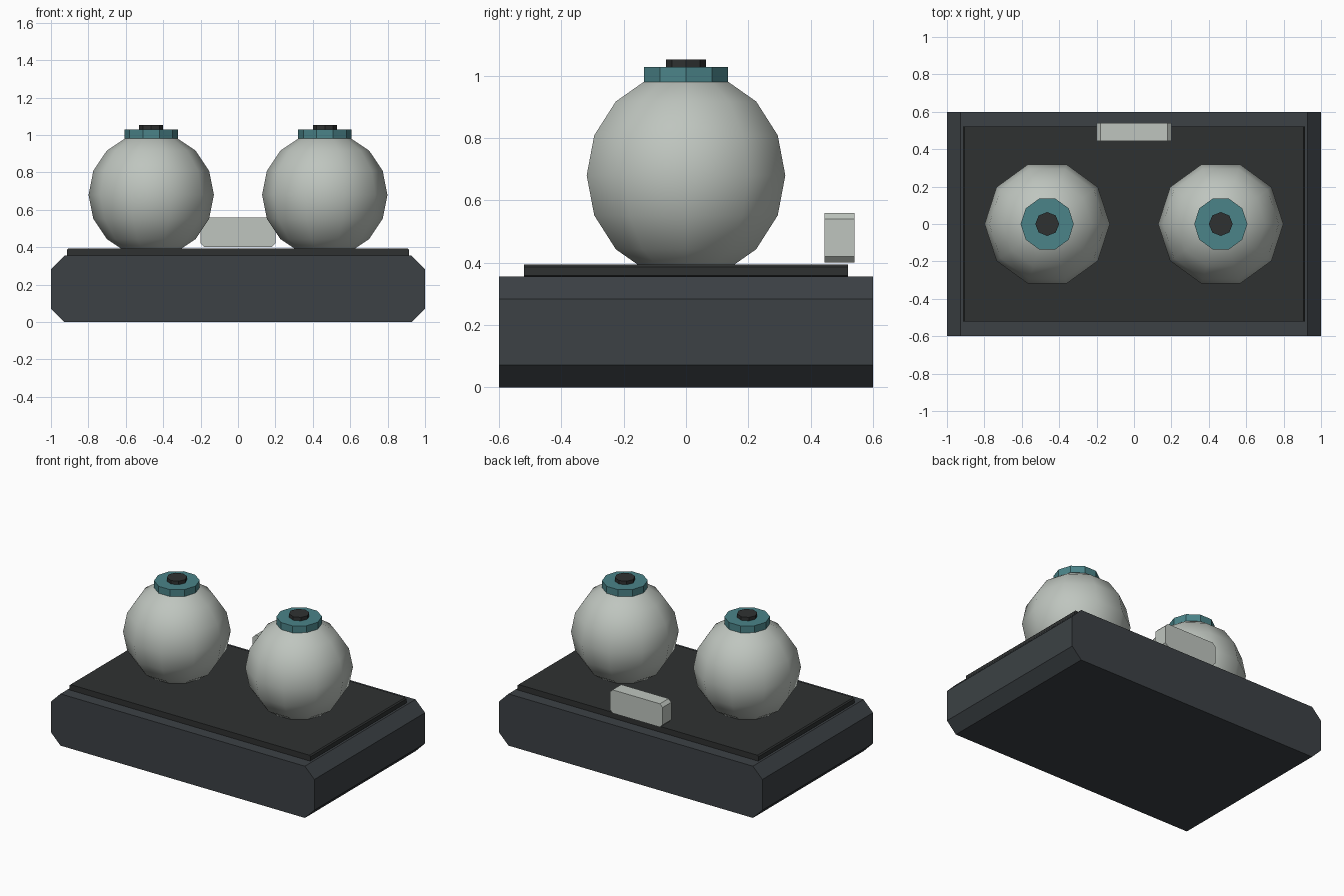
import bpy, bmesh
from math import sin, cos, pi, tau

if "Cube" in bpy.data.objects:
    bpy.data.objects.remove(bpy.data.objects["Cube"])


def material(name, r, g, b):
    m = bpy.data.materials.new(name)
    m.diffuse_color = (r, g, b, 1)
    m.use_nodes = True
    m.node_tree.nodes["Principled BSDF"].inputs["Base Color"].default_value = m.diffuse_color
    return m


DARK = material("dark_body", 0.045, 0.053, 0.059)
BLACK = material("black_trim", 0.028, 0.031, 0.031)
TEAL = material("teal_cap", 0.07, 0.23, 0.25)
PALE = material("pale_shell", 0.52, 0.56, 0.52)


def finish(bm, name, mat, smooth=False):
    bmesh.ops.remove_doubles(bm, verts=bm.verts, dist=1e-5)
    bmesh.ops.recalc_face_normals(bm, faces=bm.faces)
    for f in bm.faces:
        f.smooth = smooth
    me = bpy.data.meshes.new(name)
    bm.to_mesh(me)
    bm.free()
    me.materials.append(mat)
    ob = bpy.data.objects.new(name, me)
    bpy.context.collection.objects.link(ob)
    return ob


def chamfered_bar(name, hx, y0, y1, z0, z1, c, mat):
    """Front outline with four cut corners, extruded along y."""
    pts = [(hx - c, z0), (hx, z0 + c), (hx, z1 - c), (hx - c, z1)]
    pts += [(-x, z) for x, z in reversed(pts)]
    bm = bmesh.new()
    face = bm.faces.new([bm.verts.new((x, y0, z)) for x, z in pts])
    ext = bmesh.ops.extrude_face_region(bm, geom=[face])
    verts = [v for v in ext["geom"] if isinstance(v, bmesh.types.BMVert)]
    bmesh.ops.translate(bm, verts=verts, vec=(0, y1 - y0, 0))
    return finish(bm, name, mat)


def lathe(name, profile, sides, cx, mat, smooth=False):
    """Revolve (radius, z) points about a vertical axis at x = cx."""
    bm = bmesh.new()
    rings = [[bm.verts.new((cx + r * cos(tau * i / sides), r * sin(tau * i / sides), z))
              for i in range(sides)] for r, z in profile]
    for a, b in zip(rings, rings[1:]):
        for i in range(sides):
            j = (i + 1) % sides
            bm.faces.new((a[i], a[j], b[j], b[i]))
    if profile[0][0] > 1e-4:
        bm.faces.new(rings[0][::-1])
        bm.faces.new(rings[-1])
    return finish(bm, name, mat, smooth)


# Base block, raised top plate and rear block
chamfered_bar("base", 1.0, -0.6, 0.6, 0.0, 0.355, 0.072, DARK)
chamfered_bar("top_plate", 0.915, -0.52, 0.52, 0.35, 0.394, 0.008, BLACK)
chamfered_bar("rear_block", 0.2, 0.445, 0.54, 0.40, 0.56, 0.02, PALE)

# Two globes, each with a collar and a button on top
R, CZ, RINGS = 0.335, 0.68, 8
globe = [(R * sin(pi * k / RINGS), CZ - R * cos(pi * k / RINGS)) for k in range(RINGS + 1)]
for side, s in (("left", -1), ("right", 1)):
    cx = 0.464 * s
    lathe(side + "_globe", globe, 10, cx, PALE, smooth=True)
    lathe(side + "_collar", [(0.142, 0.98), (0.142, 1.028)], 10, cx, TEAL)
    lathe(side + "_button", [(0.064, 1.0), (0.064, 1.052)], 8, cx, BLACK)
